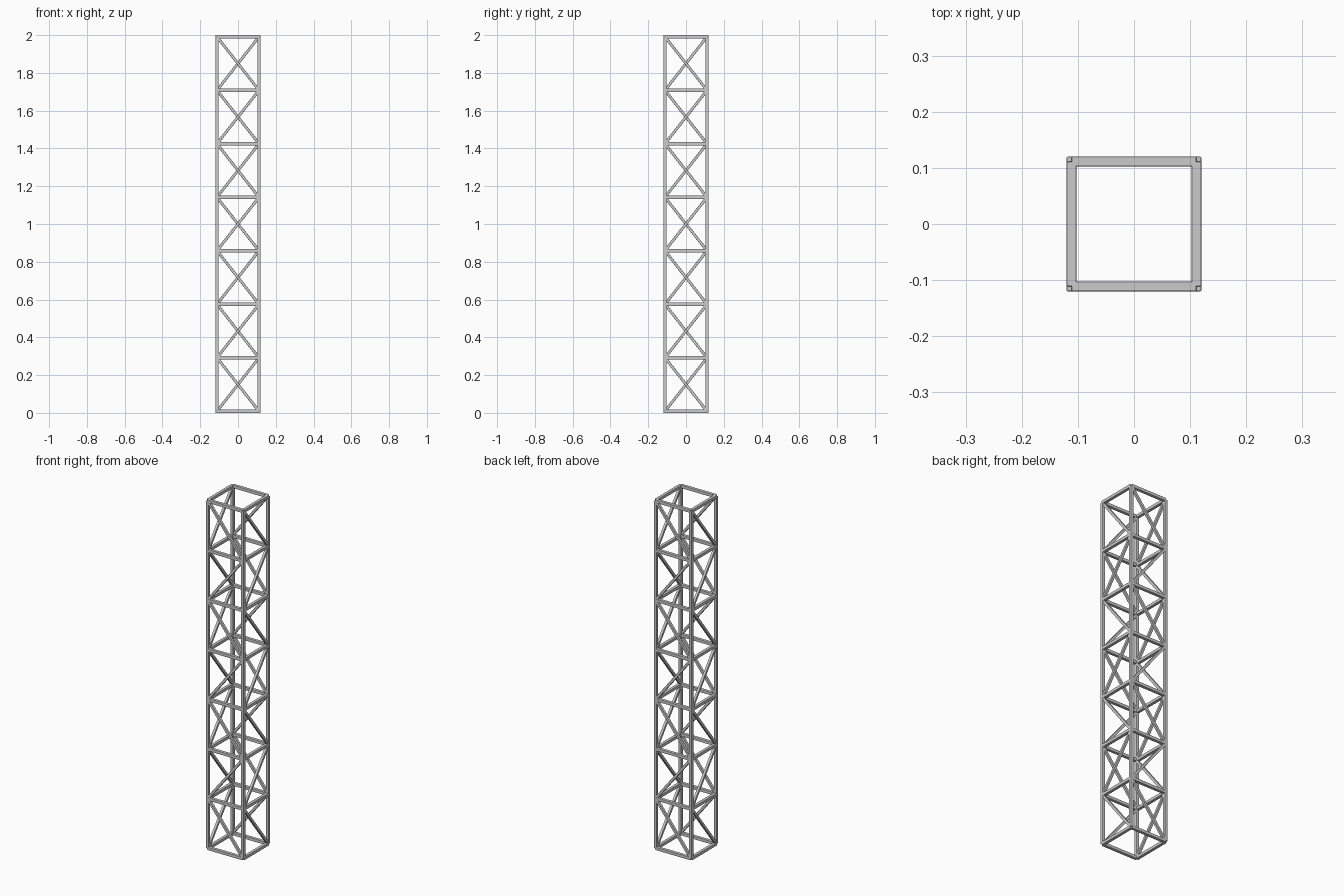
import bpy, bmesh, math
from mathutils import Matrix, Vector

if "Cube" in bpy.data.objects:
    bpy.data.objects.remove(bpy.data.objects["Cube"])

W = 0.0175            # bar thickness
D = 0.0145            # brace thickness
H = 0.12 - W / 2      # corner post axis
BAYS = 7
levels = [W / 2 + i * (2 - W) / BAYS for i in range(BAYS + 1)]


def add_bar(bm, a, b, w, face):
    """Square bar between two (x, z) points on the front face, turned to the given side."""
    dx, dz = b[0] - a[0], b[1] - a[1]
    mid = Vector(((a[0] + b[0]) / 2, -H, (a[1] + b[1]) / 2))
    m = (Matrix.Rotation(face * math.pi / 2, 4, 'Z') @ Matrix.Translation(mid)
         @ Matrix.Rotation(math.atan2(dx, dz), 4, 'Y')
         @ Matrix.Diagonal((w, w, math.hypot(dx, dz), 1)))
    bmesh.ops.create_cube(bm, size=1, matrix=m)


def finish(bm, name):
    me = bpy.data.meshes.new(name)
    bm.to_mesh(me)
    bm.free()
    ob = bpy.data.objects.new(name, me)
    bpy.context.collection.objects.link(ob)
    bev = ob.modifiers.new("soft_edges", 'BEVEL')
    bev.width = 0.002
    bev.segments = 2


# corner posts
bm = bmesh.new()
for f in range(4):
    add_bar(bm, (-H, levels[0]), (-H, levels[-1]), W, f)
finish(bm, "corner_posts")

# horizontal frames at every level
bm = bmesh.new()
for f in range(4):
    for z in levels:
        add_bar(bm, (-H, z), (H, z), W, f)
finish(bm, "horizontal_frames")

# zigzag braces, one per bay and side
bm = bmesh.new()
for f in range(4):
    for i in range(BAYS):
        s = 1 if i % 2 == 0 else -1
        add_bar(bm, (s * H, levels[i]), (-s * H, levels[i + 1]), D, f)
finish(bm, "diagonal_braces")
